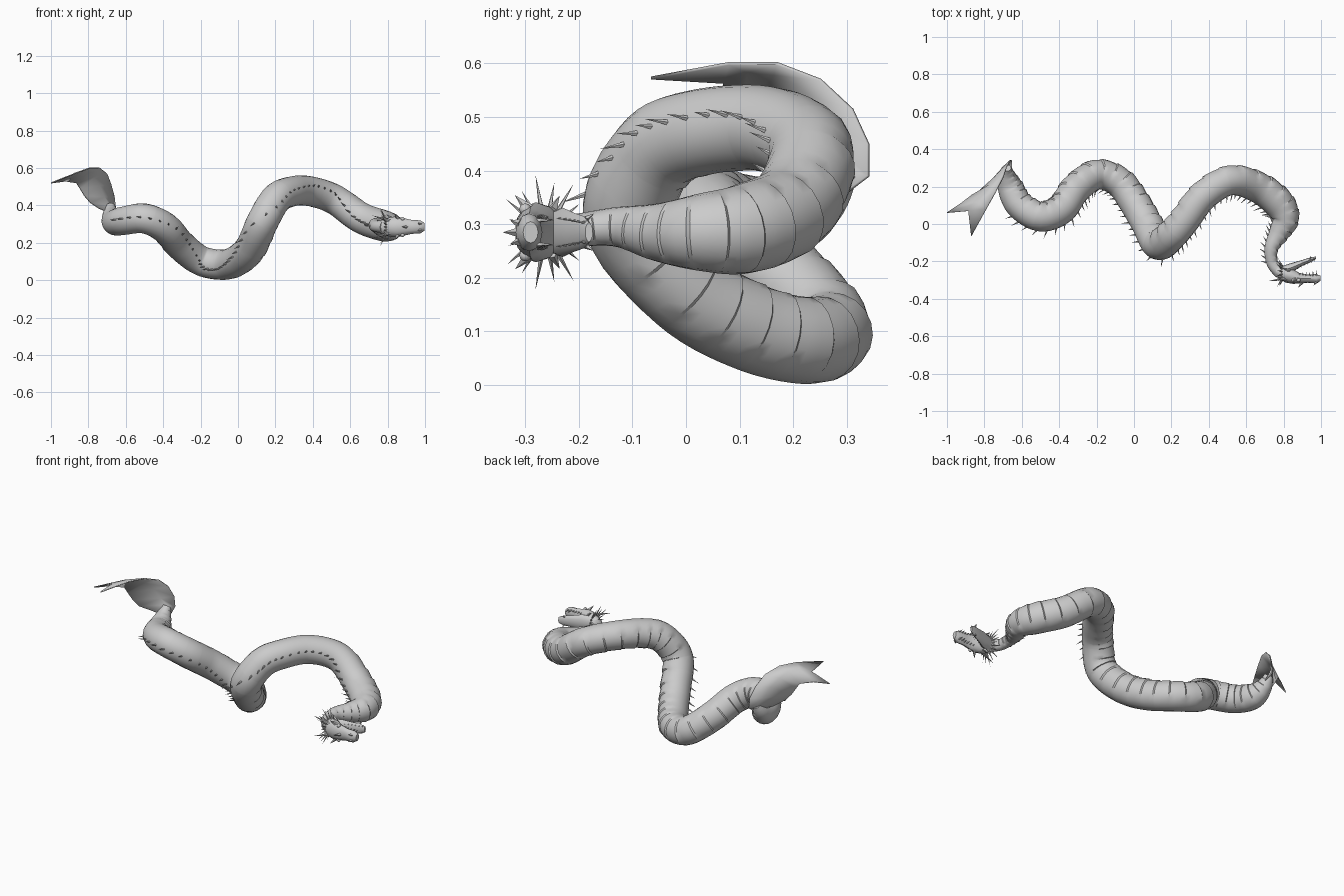
import bpy, bmesh, math
from mathutils import Vector

if "Cube" in bpy.data.objects:
    bpy.data.objects.remove(bpy.data.objects["Cube"])

grey = bpy.data.materials.new("stone grey")
grey.use_nodes = True
COLOUR = (0.6, 0.6, 0.6, 1)
grey.diffuse_color = COLOUR
grey.node_tree.nodes["Principled BSDF"].inputs["Base Color"].default_value = COLOUR
UP = Vector((0, 0, 1))


def finish(name, bm, angle=40):
    bmesh.ops.recalc_face_normals(bm, faces=bm.faces)
    mesh = bpy.data.meshes.new(name)
    bm.to_mesh(mesh)
    bm.free()
    mesh.materials.append(grey)
    obj = bpy.data.objects.new(name, mesh)
    bpy.context.collection.objects.link(obj)
    bpy.ops.object.select_all(action="DESELECT")
    obj.select_set(True)
    bpy.context.view_layer.objects.active = obj
    bpy.ops.object.shade_smooth_by_angle(angle=math.radians(angle))
    return obj


def loft(bm, rings):
    """Skin a row of closed rings and cap both ends."""
    rows = [[bm.verts.new(p) for p in ring] for ring in rings]
    n = len(rows[0])
    for a, b in zip(rows, rows[1:]):
        for i in range(n):
            j = (i + 1) % n
            bm.faces.new((a[i], a[j], b[j], b[i]))
    bm.faces.new(rows[0])
    bm.faces.new(rows[-1])


def spike(bm, base, direction, length, radius, sides=5):
    direction = direction.normalized()
    u = direction.orthogonal().normalized()
    v = direction.cross(u)
    tip = bm.verts.new(base + direction * length)
    ring = []
    for i in range(sides):
        a = math.tau * i / sides
        ring.append(bm.verts.new(base + (u * math.cos(a) + v * math.sin(a)) * radius))
    for i in range(sides):
        bm.faces.new((ring[i], ring[(i + 1) % sides], tip))
    bm.faces.new(ring)


# Centre line from tail to head: x, y, z, radius
PATH = [Vector(p) for p in (
    (-.68, .3, .4, .022), (-.68, .262, .352, .045), (-.66, .195, .312, .069), (-.61, .1, .318, .076),
    (-.5, .04, .33, .08), (-.39, .08, .28, .082), (-.31, .19, .19, .082),
    (-.2, .265, .105, .08), (-.08, .225, .083, .081), (.0, .12, .108, .083),
    (.07, 0, .177, .084), (.13, -.107, .31, .085), (.2, -.06, .43, .083),
    (.27, .02, .47, .081), (.37, .15, .478, .08), (.51, .232, .435, .08),
    (.655, .2, .335, .083), (.77, .115, .293, .084), (.81, .03, .285, .073),
    (.775, -.05, .285, .055), (.735, -.13, .295, .037), (.74, -.21, .288, .031),
    (.785, -.262, .285, .035))]


def along(t):
    """Smooth centre and radius at t from 0 (tail) to 1 (head)."""
    s = min(max(t, 0), 1) * (len(PATH) - 1)
    i = min(int(s), len(PATH) - 2)
    f = s - i
    p1, p2 = PATH[i], PATH[i + 1]
    m1 = (p2 - PATH[max(i - 1, 0)]) / 2
    m2 = (PATH[min(i + 2, len(PATH) - 1)] - p1) / 2
    d = m1 + m2 - 2 * (p2 - p1)
    e = 3 * (p2 - p1) - 2 * m1 - m2
    return p1 + m1 * f + e * f * f + d * f ** 3


def sample(t):
    """Centre, radius, tangent, back and side; the back rolls up on humps, down in dips."""
    p = along(t)
    tangent = (along(t + .01) - along(t - .01)).xyz.normalized()
    back = (along(t + .035) - along(t - .035)).xyz.cross(UP).normalized()
    back += UP * (p.z - .285) * 1.6
    back = (back - tangent * back.dot(tangent)).normalized()
    return p.xyz, p.w, tangent, back, back.cross(tangent)


# Serpent body with overlapping belly plates
PLATES, SIDES = 46, 20
bm = bmesh.new()
rings = []
for plate in range(PLATES):
    for f in (0, .33, .66, .92):
        centre, r, tangent, back, side = sample((plate + f) / PLATES)
        ring = []
        for k in range(SIDES):
            a = math.tau * k / SIDES
            belly = min(max(-math.cos(a) * 2 - .5, 0), 1)
            ridge = 1 + belly * .08 * (.5 - f)
            ring.append(centre + (back * math.cos(a) + side * math.sin(a)) * r * ridge)
        rings.append(ring)
loft(bm, rings)
finish("body", bm, 32)

# Spines along the back
bm = bmesh.new()
COUNT = 64
for i in range(COUNT):
    centre, r, tangent, back, side = sample(.14 + .82 * i / COUNT)
    length = .028 + .25 * r * (.6 + .4 * math.sin(i * 2))
    spike(bm, centre + back * r * .96, back - tangent * .6, length, .0055)
finish("back_spines", bm)

# Curled tail fin: a strip of leading edge, middle and trailing edge
FIN = (((-.655, .3, .36), (-.68, .29, .37), (-.71, .25, .37)),
       ((-.655, .34, .39), (-.69, .31, .4), (-.745, .23, .385)),
       ((-.662, .34, .45), (-.715, .285, .445), (-.79, .185, .415)),
       ((-.68, .31, .515), (-.74, .255, .505), (-.82, .17, .45)),
       ((-.7, .25, .57), (-.77, .21, .55), (-.845, .16, .49)),
       ((-.74, .17, .6), (-.795, .165, .58), (-.865, .155, .52)),
       ((-.79, .08, .6), (-.835, .115, .585), (-.925, .11, .53)),
       ((-.87, -.065, .573), (-.885, .07, .565), (-1, .06, .52)))
bm = bmesh.new()
rows = [[bm.verts.new(p) for p in row] for row in FIN]
for a, b in zip(rows, rows[1:]):
    for i in range(2):
        bm.faces.new((a[i], a[i + 1], b[i + 1], b[i]))
fin = finish("tail_fin", bm)
thick = fin.modifiers.new("thickness", "SOLIDIFY")
thick.thickness, thick.offset = .006, 0

# Head: crown faces -y, so width runs along z
MID = .285


def head_part(name, sections, sides=12):
    bm = bmesh.new()
    rings = []
    for x, y, high, wide in sections:
        angles = [math.tau * i / sides for i in range(sides)]
        rings.append([(x, y + high * math.cos(a), MID + wide * math.sin(a)) for a in angles])
    loft(bm, rings)
    finish(name, bm)


head_part("skull_and_upper_jaw", (
    (.76, -.25, .032, .035), (.81, -.268, .045, .052), (.85, -.28, .04, .056),
    (.885, -.29, .028, .047), (.93, -.292, .022, .037), (.975, -.293, .025, .035),
    (.998, -.29, .014, .02)))
head_part("lower_jaw", (
    (.79, -.25, .025, .04), (.85, -.23, .024, .046), (.9, -.208, .016, .036),
    (.945, -.191, .013, .03), (.972, -.181, .007, .018)))

# Teeth in both jaws, mirrored
bm = bmesh.new()
for sign in (-1, 1):
    for i in range(6):
        x = .885 + i * .018
        z = MID + sign * (.03 - .0015 * i)
        spike(bm, Vector((x, -.278, z)), Vector((0, 1, 0)), .032 if i > 3 else .022, .005)
        jaw = Vector((x - .015, -.219 + i * .0075, z - sign * .004))
        spike(bm, jaw, Vector((.3, -1, 0)), .025, .004)
finish("teeth", bm)

# Frill of spikes behind the jaw, longest at the sides
bm = bmesh.new()
for i in range(18):
    a = math.tau * i / 18
    out = Vector((0, math.cos(a), math.sin(a)))
    base = Vector((.795, -.262, MID)) + out * .034
    length = (.04 + .045 * abs(out.z)) * (1 if i % 2 else .8)
    spike(bm, base, out + Vector((-.5, 0, 0)), length, .006)
finish("frill_spikes", bm)

# Horns, brows, nostrils and eyes on each side
horns, eyes = bmesh.new(), bmesh.new()
for sign in (-1, 1):
    spike(horns, Vector((.82, -.29, MID + sign * .03)), Vector((-1, -.15, sign * .3)), .11, .011, 8)
    spike(horns, Vector((.86, -.29, MID + sign * .04)), Vector((-.5, -.6, sign * .6)), .048, .013)
    spike(horns, Vector((.83, -.25, MID + sign * .04)), Vector((-.8, .3, sign * .6)), .05, .01)
    spike(horns, Vector((.975, -.308, MID + sign * .016)), Vector((-.5, -.7, sign * .2)), .025, .01)
    spike(horns, Vector((.94, -.192, MID + sign * .022)), Vector((.2, .8, sign * .5)), .025, .008)
    ball = bmesh.ops.create_uvsphere(eyes, u_segments=10, v_segments=6, radius=.011)
    bmesh.ops.translate(eyes, verts=ball["verts"], vec=(.88, -.3, MID + sign * .043))
spike(horns, Vector((.9, -.31, MID)), Vector((-.6, -.8, 0)), .04, .01)
finish("horns", horns)
finish("eyes", eyes)
